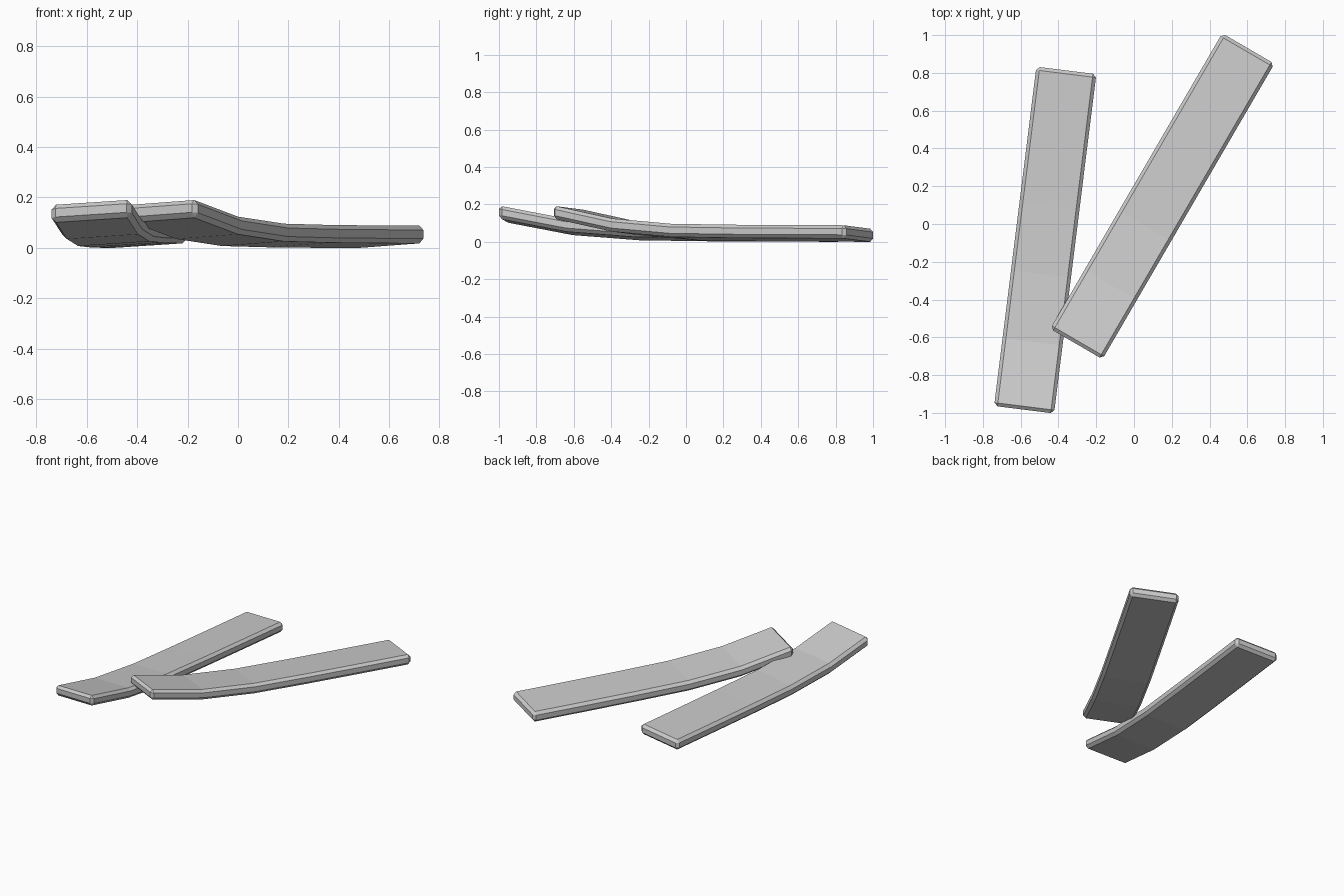
import bpy, bmesh, math

if "Cube" in bpy.data.objects:
    bpy.data.objects.remove(bpy.data.objects["Cube"])

LENGTH, WIDTH, THICK = 1.81, 0.32, 0.07
# height of each cross-section, from the raised end to the flat end
LIFT = [0.105, 0.036, 0.008, 0.003, 0.001, 0.0]
ROLL = 0.065  # sideways slope


def strip(name, x, y, angle):
    """Bent, chamfered strip running along local y."""
    bm = bmesh.new()
    rings = []
    for i, lift in enumerate(LIFT):
        ly = -LENGTH / 2 + LENGTH * i / (len(LIFT) - 1)
        ring = []
        for sx, sz in ((-1, -1), (1, -1), (1, 1), (-1, 1)):
            lx = sx * WIDTH / 2
            ring.append(bm.verts.new((lx, ly, sz * THICK / 2 + lift + ROLL * lx)))
        rings.append(ring)
    for a, b in zip(rings, rings[1:]):
        for k in range(4):
            n = (k + 1) % 4
            bm.faces.new((a[k], a[n], b[n], b[k]))
    bm.faces.new(rings[0])
    bm.faces.new(rings[-1])
    bmesh.ops.recalc_face_normals(bm, faces=bm.faces)

    # chamfer the outer edges, leaving the bend lines alone
    edges = [e for e in bm.edges if e.calc_face_angle(0) > math.radians(40)]
    bmesh.ops.bevel(bm, geom=edges, offset=0.018, segments=1, affect='EDGES')

    mesh = bpy.data.meshes.new(name)
    bm.to_mesh(mesh)
    bm.free()
    obj = bpy.data.objects.new(name, mesh)
    obj.location = (x, y, 0.044)
    obj.rotation_euler.z = math.radians(angle)
    bpy.context.collection.objects.link(obj)


strip("lower_strip", -0.47, -0.085, -7.1)
strip("upper_strip", 0.15, 0.147, -30.2)
